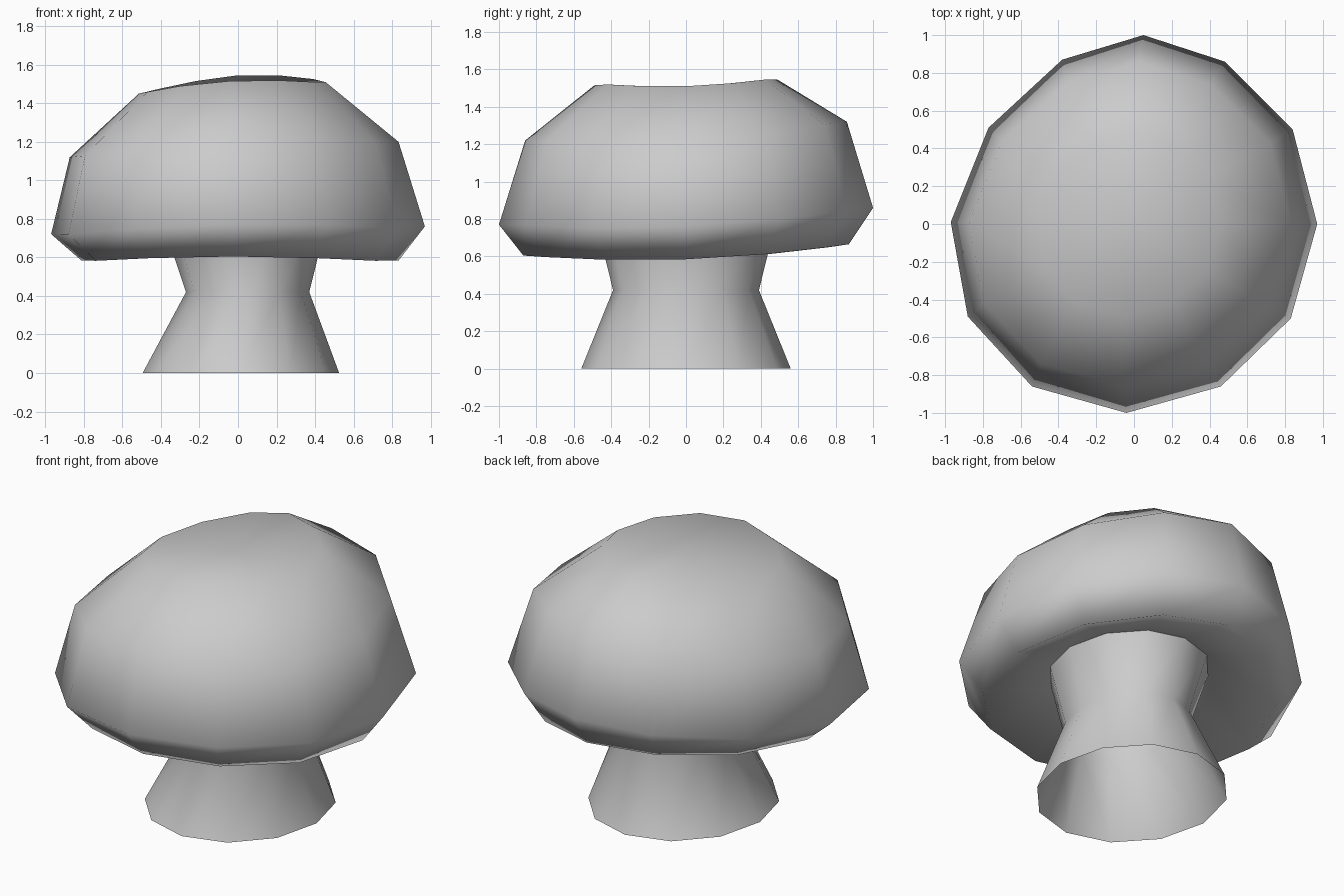
import bpy
import bmesh
import math

if "Cube" in bpy.data.objects:
    bpy.data.objects.remove(bpy.data.objects["Cube"])

N = 12

# Hand-shaped outline of the widest cap ring, counter-clockwise from +x
OUTLINE = [(0.97, 0.0), (0.84, 0.5), (0.48, 0.86), (0.05, 1.0), (-0.38, 0.87), (-0.77, 0.51),
           (-0.97, 0.01), (-0.88, -0.49), (-0.54, -0.86), (-0.04, -1.0), (0.46, -0.86), (0.83, -0.5)]


def cap_ring(sx, sy, dx, z, tx, ty, saddle):
    """Scaled outline whose height is tilted and gently warped."""
    pts = []
    for i, (x, y) in enumerate(OUTLINE):
        a = 2 * math.pi * i / N
        h = z + tx * math.cos(a) + ty * math.sin(a) + saddle * math.cos(2 * a)
        pts.append((x * sx + dx, y * sy, h))
    return pts


def stem_ring(rx, ry, cx, z):
    return [(cx + rx * math.cos(2 * math.pi * i / N),
             ry * math.sin(2 * math.pi * i / N), z) for i in range(N)]


def loft(name, rings, top=None, bottom=None):
    """Skin rings from bottom to top, optionally closed by poles."""
    bm = bmesh.new()
    loops = [[bm.verts.new(p) for p in ring] for ring in rings]
    for lo, hi in zip(loops, loops[1:]):
        for i in range(N):
            j = (i + 1) % N
            bm.faces.new((lo[i], lo[j], hi[j], hi[i]))
    for pole, ring in ((top, loops[-1]), (bottom, loops[0][::-1])):
        if pole:
            tip = bm.verts.new(pole)
            for i in range(N):
                bm.faces.new((ring[i], ring[(i + 1) % N], tip))
    for f in bm.faces:
        f.smooth = True
    mesh = bpy.data.meshes.new(name)
    bm.to_mesh(mesh)
    bm.free()
    obj = bpy.data.objects.new(name, mesh)
    bpy.context.collection.objects.link(obj)
    return obj


# Stem: flared base, narrow waist, flared neck, open at the bottom
neck = stem_ring(0.42, 0.475, 0.035, 0.765)
loft("mushroom_stem", [stem_ring(0.51, 0.56, 0.015, 0.0),
                       stem_ring(0.32, 0.39, 0.05, 0.42),
                       neck])

# Cap: shallow concave underside, rim, widest lip, shoulder, crown
loft("mushroom_cap", [neck,
                      cap_ring(0.85, 0.87, 0.01, 0.61, 0.0, 0.03, -0.025),
                      cap_ring(1.0, 1.0, 0.0, 0.778, 0.02, 0.045, -0.037),
                      cap_ring(0.88, 0.86, -0.02, 1.215, 0.04, 0.05, -0.055),
                      cap_ring(0.5, 0.49, -0.03, 1.505, 0.03, 0.015, -0.025)],
     top=(0.0, 0.0, 1.5), bottom=(0.03, 0.0, 0.8))
